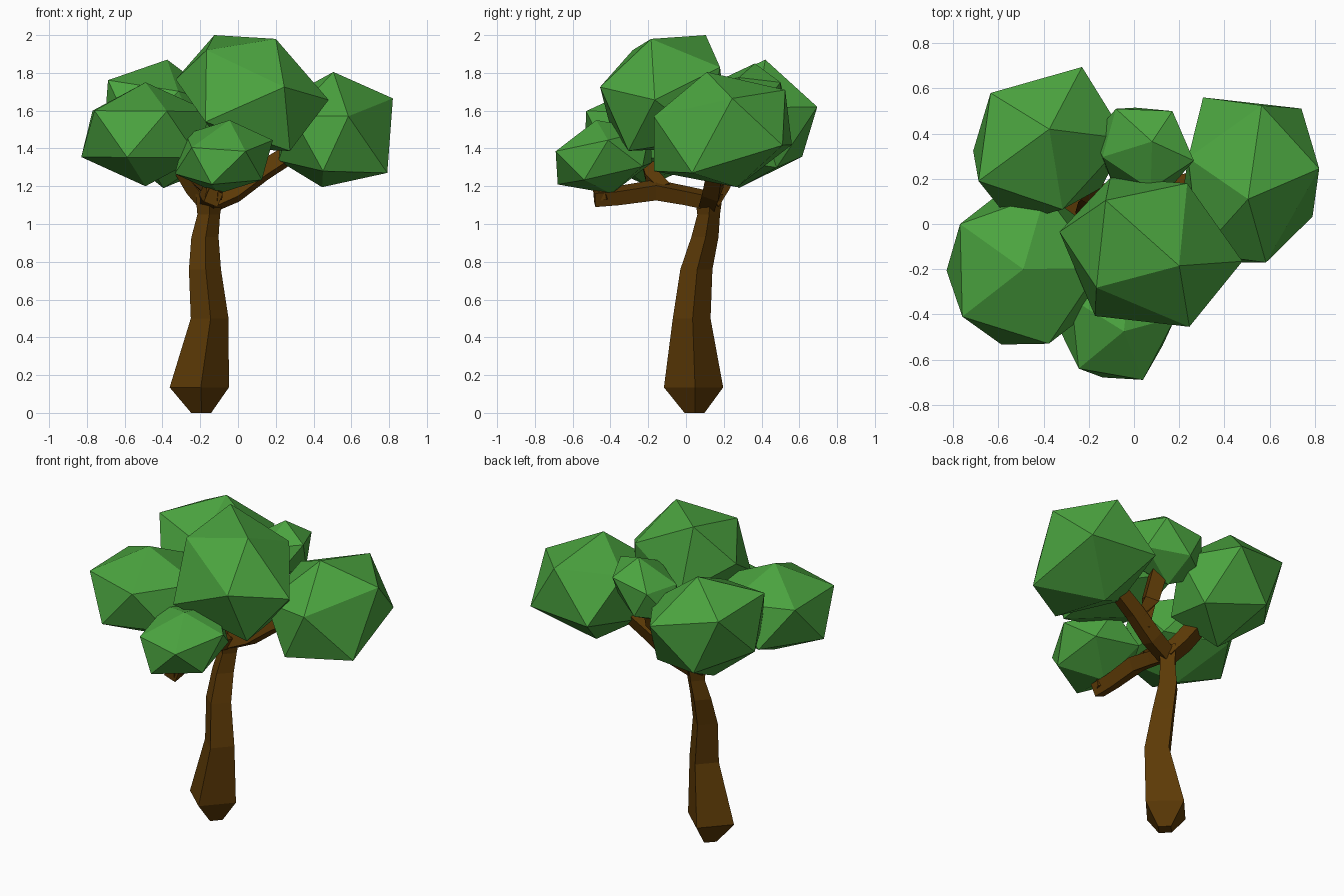
import bpy, bmesh, math
from mathutils import Vector


def material(name, rgb):
    m = bpy.data.materials.new(name)
    m.diffuse_color = (*rgb, 1)
    return m


LEAF = material("leaf green", (0.07, 0.37, 0.05))
BARK = material("bark brown", (0.108, 0.042, 0.002))


def add_object(name, bm, mat):
    bmesh.ops.recalc_face_normals(bm, faces=bm.faces)
    me = bpy.data.meshes.new(name)
    bm.to_mesh(me)
    bm.free()
    me.materials.append(mat)
    ob = bpy.data.objects.new(name, me)
    bpy.context.collection.objects.link(ob)
    return ob


def leaf_clump(name, center, pole, first, second, nudge={}):
    """Stretched icosahedron spanned by the three corners of one face, relative to its centre.
    Corners: 0 pole, 1-5 ring, 6-11 their opposites; nudge shifts single corners."""
    g = (math.sqrt(5) - 1) / 2
    p = Vector(pole)
    ring = [Vector(first), Vector(second)]
    while len(ring) < 5:
        ring.append((ring[-1] + p) * g - ring[-2])
    corners = [p] + ring
    corners += [-v for v in corners]
    bm = bmesh.new()
    for i, v in enumerate(corners):
        bm.verts.new(Vector(center) + v + Vector(nudge.get(i, (0, 0, 0))))
    bmesh.ops.convex_hull(bm, input=bm.verts)
    return add_object(name, bm, LEAF)


def limb(name, path, sides=4, level=False, start=0.4):
    """Faceted tube through (x, y, z, radius) points; level keeps the rings horizontal."""
    bm = bmesh.new()
    pts = [Vector(p[:3]) for p in path]
    rings = []
    for i, c in enumerate(pts):
        t = pts[min(i + 1, len(pts) - 1)] - pts[max(i - 1, 0)]
        t = Vector((0, 0, 1)) if level else t.normalized()
        ref = Vector((0, 1, 0)) if abs(t.z) > 0.9 else Vector((0, 0, 1))
        u = t.cross(ref).normalized()
        w = t.cross(u)
        ring = []
        for k in range(sides):
            a = start + 2 * math.pi * k / sides
            ring.append(bm.verts.new(c + (u * math.cos(a) + w * math.sin(a)) * path[i][3]))
        rings.append(ring)
    for r0, r1 in zip(rings, rings[1:]):
        for k in range(sides):
            j = (k + 1) % sides
            bm.faces.new((r0[k], r0[j], r1[j], r1[k]))
    bm.faces.new(rings[0])
    bm.faces.new(rings[-1])
    return add_object(name, bm, BARK)


# Foliage clumps
leaf_clump("back_left_foliage", (-0.385, 0.35, 1.53),
           (0.01, 0.07, 0.34), (0.155, 0.345, 0.09), (-0.25, 0.23, 0.18),
           {8: (-0.01, 0.04, 0), 10: (-0.03, -0.02, 0), 9: (-0.05, -0.03, 0),
            11: (0.025, 0, 0)})
leaf_clump("front_left_foliage", (-0.49, -0.20, 1.475),
           (0, 0, 0.275), (-0.28, 0.20, 0.125), (-0.27, -0.21, 0.125))
leaf_clump("front_small_foliage", (-0.075, -0.435, 1.355),
           (0.03, -0.04, 0.195), (-0.17, -0.205, 0.05), (0.115, -0.255, 0.03))
leaf_clump("top_foliage", (0.07, -0.10, 1.69),
           (0.13, -0.085, 0.29), (0.175, -0.355, 0.035), (0.40, -0.065, -0.04),
           {2: (0.01, 0, 0.007), 3: (0.013, 0.018, 0.02), 4: (0.03, 0.03, 0.017),
            5: (-0.025, 0.025, -0.01), 7: (0, -0.05, -0.05), 8: (0, 0, 0.035),
            9: (-0.09, -0.045, -0.03), 10: (-0.02, -0.03, -0.01)})
leaf_clump("right_foliage", (0.515, 0.19, 1.495),
           (-0.01, -0.08, 0.31), (0.05, 0.335, 0.215), (0.30, 0.055, 0.16),
           {2: (0.005, 0, 0.01), 3: (-0.06, -0.01, 0), 6: (-0.08, 0, 0.01),
            7: (-0.015, -0.025, 0), 9: (-0.08, 0.02, 0), 11: (0, -0.055, -0.06)})
leaf_clump("back_small_foliage", (0.04, 0.335, 1.65),
           (0.04, 0.03, 0.2), (0.13, 0.165, 0.1), (-0.12, 0.175, 0.06))

# Trunk
limb("trunk", [(-0.195, 0.045, 0.0, 0.053), (-0.205, 0.04, 0.135, 0.157),
               (-0.15, 0.03, 0.50, 0.10), (-0.175, 0.055, 0.76, 0.085),
               (-0.175, 0.10, 0.93, 0.072), (-0.155, 0.12, 1.05, 0.06),
               (-0.15, 0.12, 1.16, 0.075)], level=True, start=0.05)

# Branches
limb("front_branch", [(-0.15, 0.14, 1.12, 0.055), (-0.15, 0.0, 1.15, 0.055),
                      (-0.15, -0.16, 1.18, 0.06), (-0.14, -0.36, 1.15, 0.055),
                      (-0.13, -0.485, 1.14, 0.055)])
limb("front_branch_tip", [(-0.13, -0.44, 1.13, 0.05), (-0.12, -0.455, 1.22, 0.045)])
limb("front_left_branch", [(-0.15, -0.12, 1.18, 0.05), (-0.22, -0.18, 1.25, 0.05),
                           (-0.34, -0.21, 1.36, 0.045)])
limb("right_branch", [(-0.15, 0.12, 1.11, 0.06), (-0.02, 0.14, 1.17, 0.065),
                      (0.13, 0.16, 1.28, 0.06), (0.32, 0.18, 1.40, 0.055)])
limb("back_branch", [(0.07, 0.15, 1.22, 0.055), (0.06, 0.22, 1.36, 0.06),
                     (0.03, 0.32, 1.68, 0.065)])
limb("back_left_branch", [(-0.15, 0.12, 1.11, 0.06), (-0.22, 0.17, 1.20, 0.065),
                          (-0.35, 0.27, 1.41, 0.06)])
